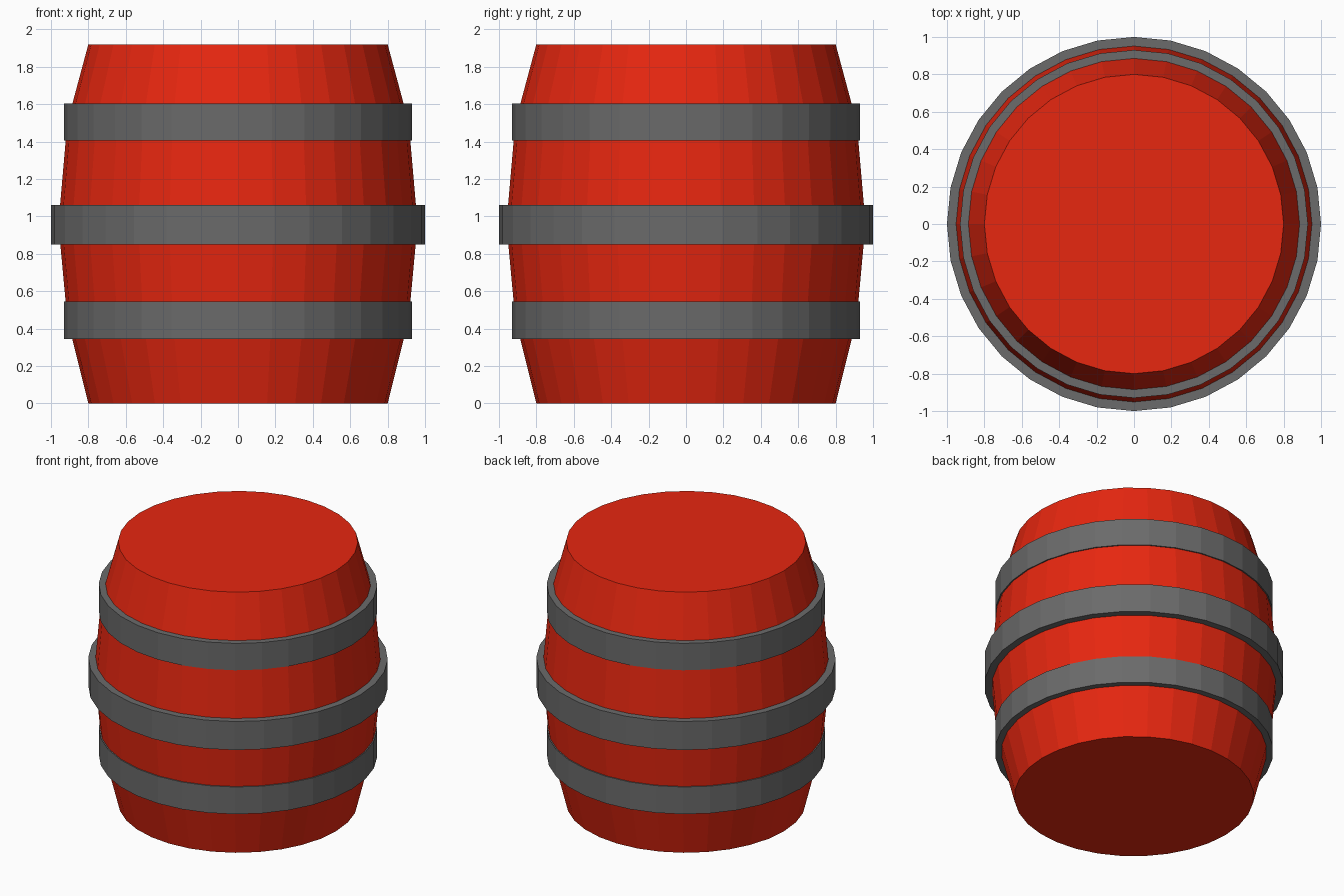
import bpy, bmesh, math

if "Cube" in bpy.data.objects:
    bpy.data.objects.remove(bpy.data.objects["Cube"])

SIDES = 32


def material(name, rgb):
    m = bpy.data.materials.new(name)
    m.diffuse_color = (*rgb, 1)
    m.use_nodes = True
    m.node_tree.nodes["Principled BSDF"].inputs["Base Color"].default_value = m.diffuse_color
    return m


def lathe(name, profile, mat, ring=False):
    """Revolve (radius, z) points about z; ring closes the section, otherwise cap the ends."""
    bm = bmesh.new()
    loops = []
    for r, z in profile:
        loops.append([bm.verts.new((r * math.cos(2 * math.pi * i / SIDES),
                                    r * math.sin(2 * math.pi * i / SIDES), z))
                      for i in range(SIDES)])
    pairs = list(zip(loops, loops[1:]))
    if ring:
        pairs.append((loops[-1], loops[0]))
    else:
        bm.faces.new(loops[0][::-1])
        bm.faces.new(loops[-1])
    for a, b in pairs:
        for i in range(SIDES):
            j = (i + 1) % SIDES
            bm.faces.new((a[i], a[j], b[j], b[i]))
    bmesh.ops.recalc_face_normals(bm, faces=bm.faces)
    mesh = bpy.data.meshes.new(name)
    bm.to_mesh(mesh)
    bm.free()
    mesh.materials.append(mat)
    ob = bpy.data.objects.new(name, mesh)
    bpy.context.collection.objects.link(ob)
    return ob


red = material("red_paint", (0.8, 0.02, 0.005))
grey = material("grey_metal", (0.145, 0.145, 0.145))

# Bulging barrel body
lathe("barrel_body", [(0.80, 0), (0.913, 0.45), (0.96, 0.96),
                      (0.913, 1.50), (0.80, 1.92)], red)

# Three metal hoops: outer radius, inner radius, bottom, top
for name, ro, ri, z0, z1 in [("lower_hoop", 0.93, 0.88, 0.345, 0.545),
                             ("middle_hoop", 1.0, 0.94, 0.85, 1.06),
                             ("upper_hoop", 0.93, 0.88, 1.405, 1.603)]:
    lathe(name, [(ri, z0), (ro, z0), (ro, z1), (ri, z1)], grey, ring=True)
